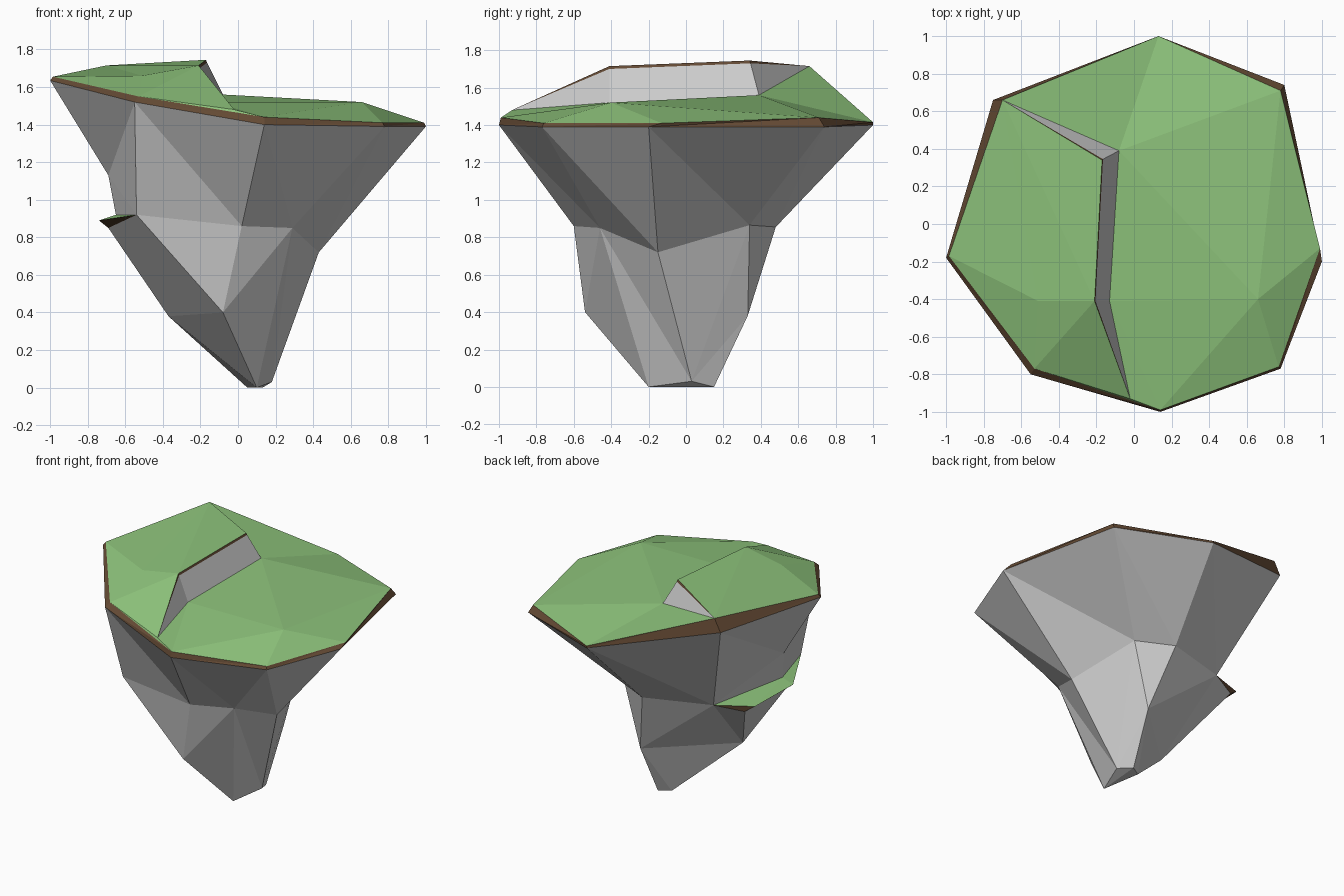
import bpy, bmesh

if "Cube" in bpy.data.objects:
    bpy.data.objects.remove(bpy.data.objects["Cube"])

S = "ABCDEFGH"   # rim corners, counter-clockwise from the front
pts = {}

def ring(prefix, coords):
    for name, c in zip(S, coords):
        pts[prefix + name] = c

# grass rim, soil/rock rim just below, and the waist of the rock
ring("g", [(.14, -.99, 1.44), (.77, -.76, 1.41), (.99, -.13, 1.41), (.78, .71, 1.44),
           (.13, 1, 1.415), (-.70, .66, 1.715), (-.985, -.17, 1.655), (-.53, -.77, 1.55)])
ring("r", [(.14, -1, 1.40), (.78, -.77, 1.39), (1, -.2, 1.39), (.80, .74, 1.39),
           (.13, 1, 1.40), (-.75, .66, 1.62), (-1, -.18, 1.635), (-.55, -.80, 1.52)])
ring("m", [(.02, -.60, .86), (.29, -.46, .85), (.43, -.15, .72), (.28, .34, .865),
           (.03, .48, .855), (-.46, .33, .87), (-.65, -.22, .92), (-.54, -.60, .92)])

# step on top: edge, lip underside, foot, front end and two inner grass points
pts.update(T1=(-.17, .34, 1.745), T2=(-.21, -.41, 1.715),
           t1=(-.165, .345, 1.73), t2=(-.205, -.41, 1.70),
           B1=(-.08, .39, 1.56), B2=(-.13, -.41, 1.52), N=(-.02, -.93, 1.48),
           Q=(-.51, -.41, 1.66), P=(.66, -.40, 1.52))
# side ledge, hollow above it, lower rock and tip
pts.update(O1=(-.73, .22, .89), O2=(-.74, -.22, .89), K1=(-.66, .24, .84), K2=(-.69, -.20, .85),
           W=(-.69, -.18, 1.13), LA=(-.08, -.54, .40), LG=(-.37, -.15, .38), LE=(.15, .33, .38),
           b1=(.10, -.20, 0), b2=(.18, .03, .03), b3=(.13, .15, 0), b4=(.05, .10, 0))

parts = {
    "grass": "gF T1 T2,gF T2 Q,gF Q gG,gG Q gH,Q T2 gH,T2 N gH,N gA gH,N B2 gA,B2 P gA,"
             "gA P gB,gB P gC,gC P gD,P B1 gD,B1 B2 P,gD B1 gE,gE B1 gF,"
             "mF O1 mG,O1 O2 mG,O2 mH mG",
    "soil": "T1 T2 t2 t1,T1 t1 gF,T2 N t2,mF K1 O1,O1 K1 K2 O2,O2 K2 mH",
    "rock": "t1 t2 B2 B1,t1 B1 gF,t2 B2 N,"
            "rF rG W,rF W mF,mF W mG,rG rH W,rH mH W,mH mG W,"
            "mH mA LA,mA mB LA,LA mB b1,mB mC b2,mB b2 b1,mC mD b2,mD LE b2,LE b3 b2,"
            "mD mE LE,mE mF LE,mF LG LE,LE LG b4,LE b4 b3,LG LA b1,LG b1 b4,"
            "mF K1 LG,K1 K2 LG,K2 mH LG,mH LA LG,b1 b2 b3,b1 b3 b4",
}
faces = {k: [f.split() for f in v.split(",")] for k, v in parts.items()}

# soil band and flaring upper rock around the rim
for i, a in enumerate(S):
    b = S[(i + 1) % 8]
    faces["soil"] += [["r" + a, "r" + b, "g" + b], ["r" + a, "g" + b, "g" + a]]
    if a not in "FG":
        faces["rock"] += [["r" + a, "m" + b, "r" + b], ["r" + a, "m" + a, "m" + b]]

# one closed shell gives consistent outward normals
shell = bmesh.new()
v = {n: shell.verts.new(c) for n, c in pts.items()}
for i, fs in enumerate(faces.values()):
    for f in fs:
        shell.faces.new([v[n] for n in f]).material_index = i
bmesh.ops.recalc_face_normals(shell, faces=shell.faces[:])

# split the shell into its three parts
colors = {"grass": (.27, .55, .2, 1), "soil": (.13, .07, .035, 1)}
for i, name in enumerate(faces):
    bm = shell.copy()
    bmesh.ops.delete(bm, geom=[f for f in bm.faces if f.material_index != i], context='FACES')
    for f in bm.faces:
        f.material_index = 0
    me = bpy.data.meshes.new(name)
    bm.to_mesh(me)
    bm.free()
    if name in colors:
        mat = bpy.data.materials.new(name)
        mat.diffuse_color = colors[name]
        mat.use_nodes = True
        mat.node_tree.nodes["Principled BSDF"].inputs["Base Color"].default_value = mat.diffuse_color
        me.materials.append(mat)
    bpy.context.collection.objects.link(bpy.data.objects.new(name, me))
shell.free()
